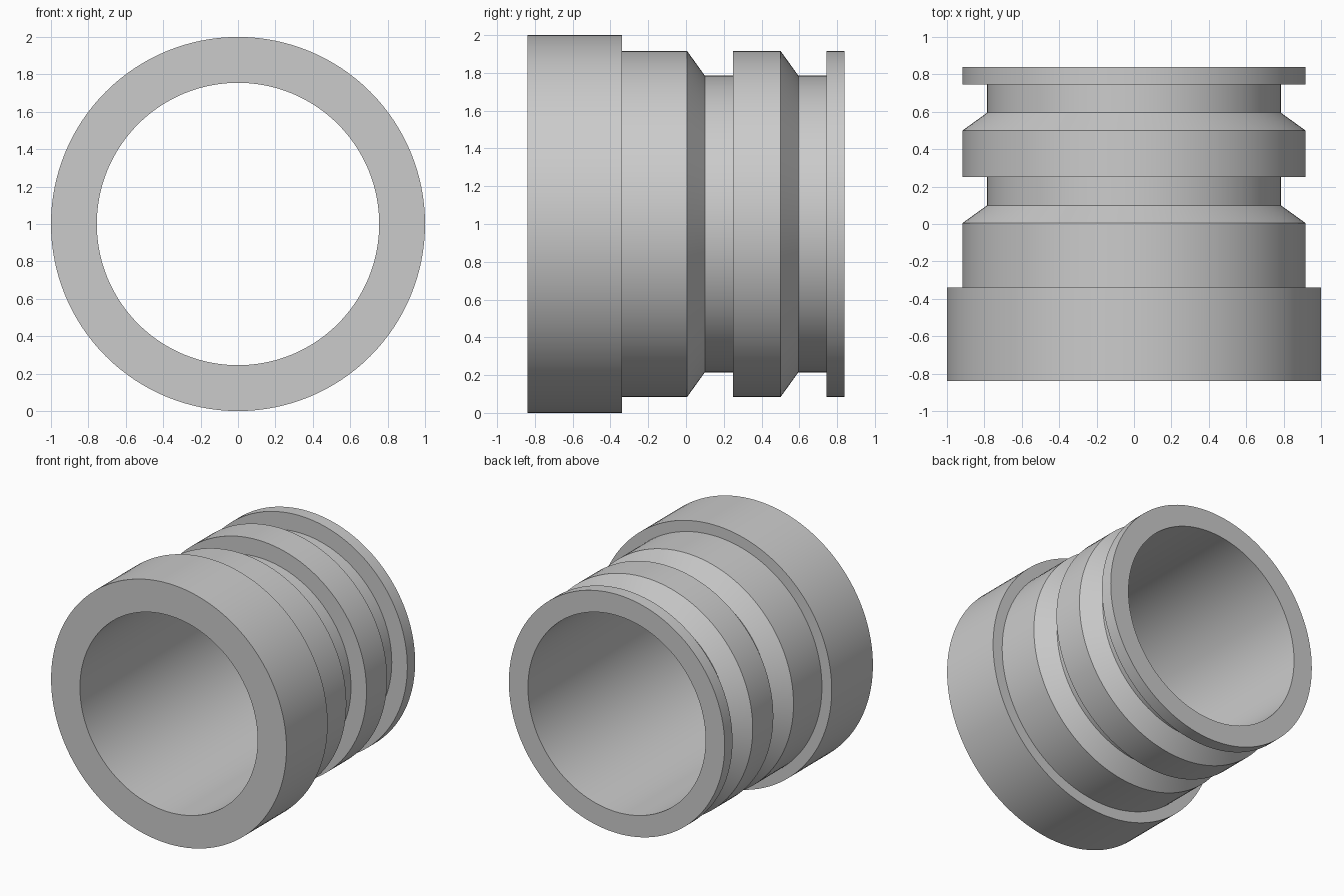
import bpy
import bmesh
import math
from mathutils import Matrix

cube = bpy.data.objects.get("Cube")
if cube:
    bpy.data.objects.remove(cube, do_unlink=True)

SEGMENTS = 128
BORE, GROOVE, BODY, COLLAR = 0.755, 0.785, 0.917, 1.0
BACK = 0.84

# Closed wall section as (radius, y), running from the front collar to the back lip
section = [(BORE, -BACK), (COLLAR, -BACK), (COLLAR, -0.34), (BODY, -0.34)]
for start in (0.005, 0.50):
    # Barbed groove: sloped front wall, flat floor, square back wall
    section += [(BODY, start), (GROOVE, start + 0.095),
                (GROOVE, start + 0.245), (BODY, start + 0.245)]
section += [(BODY, BACK), (BORE, BACK)]

# Revolve the section around the y axis
bm = bmesh.new()
verts = [bm.verts.new((r, y, 0)) for r, y in section]
edges = [bm.edges.new((a, b)) for a, b in zip(verts, verts[1:] + verts[:1])]
bmesh.ops.spin(bm, geom=verts + edges, cent=(0, 0, 0), axis=(0, 1, 0),
               angle=math.tau, steps=SEGMENTS, use_merge=True)
bmesh.ops.remove_doubles(bm, verts=bm.verts, dist=0.0001)
bmesh.ops.recalc_face_normals(bm, faces=bm.faces)
bmesh.ops.transform(bm, matrix=Matrix.Translation((0, 0, COLLAR)), verts=bm.verts)

mesh = bpy.data.meshes.new("grooved_sleeve")
bm.to_mesh(mesh)
bm.free()
sleeve = bpy.data.objects.new("grooved_sleeve", mesh)
bpy.context.collection.objects.link(sleeve)

# Plain grey finish
grey = bpy.data.materials.new("light_grey")
grey.use_nodes = True
colour = (0.6, 0.6, 0.6, 1)
grey.diffuse_color = colour
shader = next(n for n in grey.node_tree.nodes if n.type == "BSDF_PRINCIPLED")
shader.inputs["Base Color"].default_value = colour
mesh.materials.append(grey)

# Smooth round walls with crisp rims
bpy.ops.object.select_all(action="DESELECT")
sleeve.select_set(True)
bpy.context.view_layer.objects.active = sleeve
bpy.ops.object.shade_smooth_by_angle(angle=math.radians(25))
